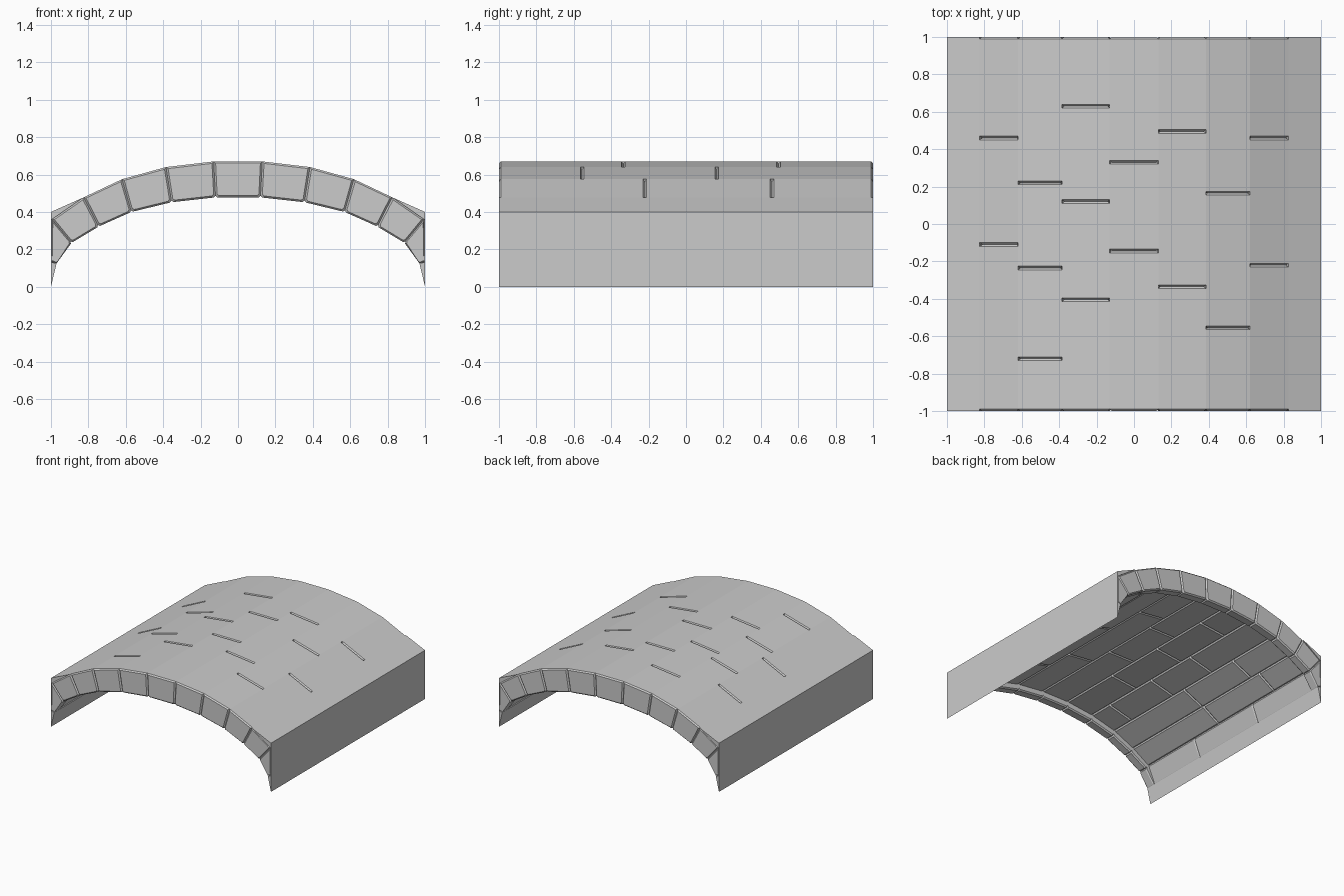
import bpy
import bmesh
from mathutils import Vector

cube = bpy.data.objects.get("Cube")
if cube:
    bpy.data.objects.remove(cube, do_unlink=True)

stone = bpy.data.materials.new("grey_stone")
stone.use_nodes = True
GREY = (0.6, 0.6, 0.6, 1)
stone.diffuse_color = GREY
stone.node_tree.nodes["Principled BSDF"].inputs["Base Color"].default_value = GREY

# Joint lines of the arch on the +x half: outer and inner ends (x, z)
OUTER = [(0.13, 0.67), (0.385, 0.64), (0.62, 0.575), (0.825, 0.478), (0.995, 0.36), (0.995, 0.13)]
INNER = [(0.12, 0.478), (0.355, 0.452), (0.57, 0.4), (0.745, 0.322), (0.89, 0.235), (0.97, 0.125)]


def both_sides(points):
    return [Vector((-x, z)) for x, z in reversed(points)] + [Vector(p) for p in points]


outer, inner = both_sides(OUTER), both_sides(INNER)

# Cross joints along y for each course, from -x to +x
SEAMS = [[-0.39, 0.29], [-0.1, 0.55], [-0.11, 0.46], [-0.72, -0.235, 0.22], [-0.405, 0.12, 0.63],
         [-0.145, 0.33], [-0.335, 0.495], [-0.555, 0.165], [-0.22, 0.46], [-0.45, 0.2], [-0.1, 0.5]]


def loft(name, rings):
    """Solid skinned through equal rings of (x, z) points, each at its own y."""
    bm = bmesh.new()
    loops = [[bm.verts.new((p[0], y, p[1])) for p in ring] for y, ring in rings]
    n = len(loops[0])
    for a, b in zip(loops, loops[1:]):
        for i in range(n):
            j = (i + 1) % n
            bm.faces.new((a[i], a[j], b[j], b[i]))
    bm.faces.new(loops[0])
    bm.faces.new(loops[-1])
    bmesh.ops.remove_doubles(bm, verts=bm.verts, dist=0.0001)
    bmesh.ops.recalc_face_normals(bm, faces=bm.faces)
    mesh = bpy.data.meshes.new(name)
    bm.to_mesh(mesh)
    bm.free()
    mesh.materials.append(stone)
    obj = bpy.data.objects.new(name, mesh)
    bpy.context.collection.objects.link(obj)


def section(course, side, top, low):
    """Wedge section of a course: inset at the sides, cut at two depths, chamfered below."""
    oa, ob = outer[course], outer[course + 1]
    ja, jb = inner[course], inner[course + 1]
    width = (ob - oa).length
    half = [(side / width, top), (side / width, low - 0.05), ((side + BEVEL) / width, low)]
    uv = half + [(1 - u, v) for u, v in reversed(half)]
    return [oa.lerp(ob, u).lerp(ja.lerp(jb, u), v) for u, v in uv]


# Stone blocks, course by course, with a deeper rib at both arch ends
BEVEL = 0.01
RIB = 0.08
VAULT = 0.74
for c, seams in enumerate(SEAMS):
    vault = section(c, 0, 0, VAULT)
    joint_end = section(c, BEVEL, 0.06, VAULT - 0.05)
    rib = section(c, 0, 0, 1)
    rib_face = section(c, BEVEL, 0.05, 0.95)
    rib_back = section(c, 0, 0, 0.95)

    def end_rings(y, inward, at_arch_end):
        if at_arch_end:
            return [(y, rib_face), (y + inward * BEVEL, rib),
                    (y + inward * (RIB - BEVEL), rib), (y + inward * RIB, rib_back),
                    (y + inward * RIB, vault)]
        return [(y, joint_end), (y + inward * BEVEL, vault)]

    cuts = [-1] + seams + [1]
    for k, (y0, y1) in enumerate(zip(cuts, cuts[1:])):
        front = end_rings(y0, 1, k == 0)
        back = end_rings(y1, -1, k == len(seams))
        loft(f"arch_stone_{c + 1}_{k + 1}", front + back[::-1])

# Side walls with the shoulder wedge above and the tapered foot below
WALL = [(1, 0), (1, 0.4), (0.825, 0.478), (0.995, 0.36), (0.995, 0.13), (0.97, 0.125)]
for side, sx in (("left", 1), ("right", -1)):
    ring = [(sx * x, z) for x, z in WALL]
    loft(f"{side}_side_wall", [(-1, ring), (1, ring)])
